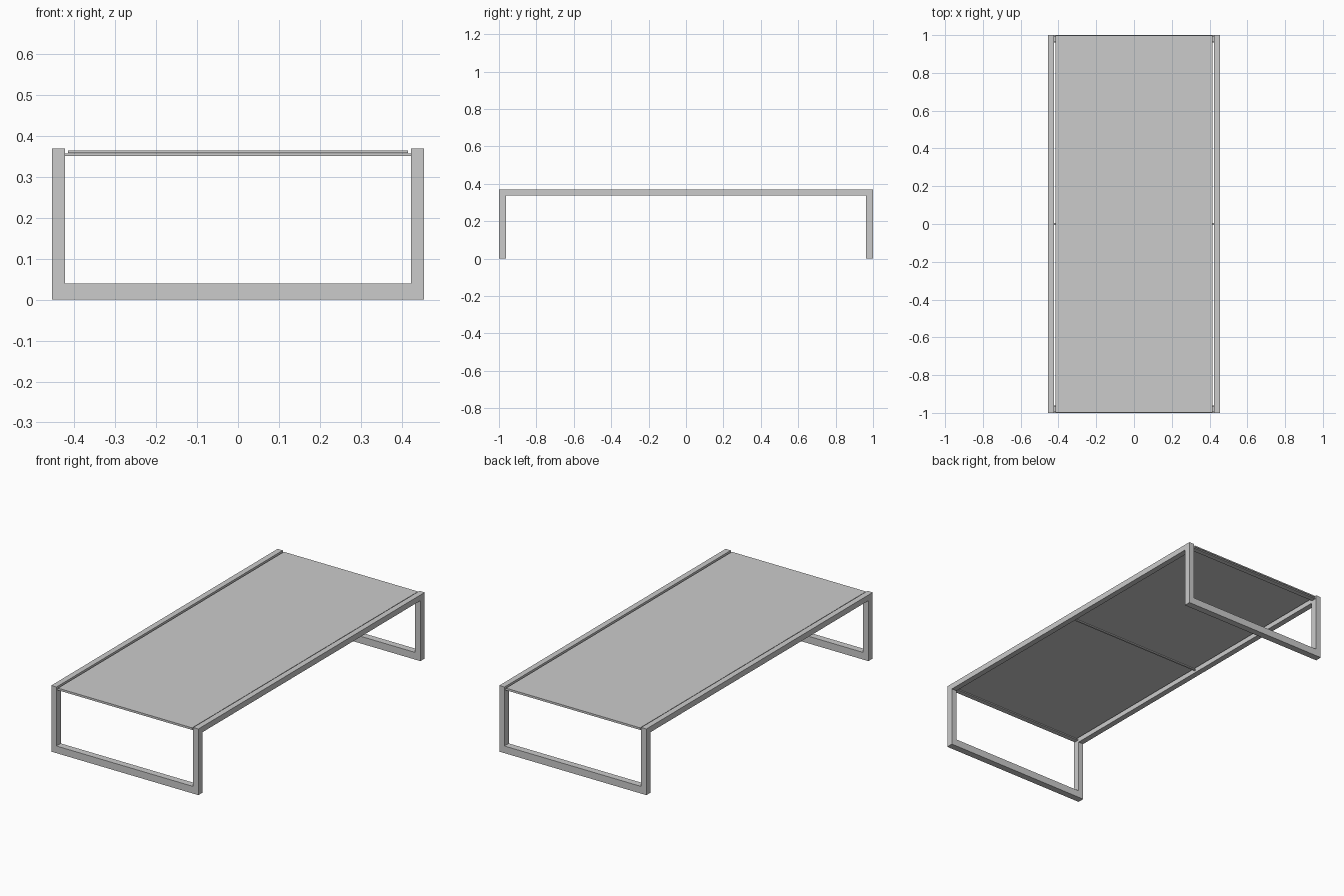
import bpy, bmesh
from mathutils import Matrix, Vector

if "Cube" in bpy.data.objects:
    bpy.data.objects.remove(bpy.data.objects["Cube"])


def box(name, lo, hi):
    lo, hi = Vector(lo), Vector(hi)
    mesh = bpy.data.meshes.new(name)
    bm = bmesh.new()
    bmesh.ops.create_cube(bm, size=1, matrix=Matrix.Translation((lo + hi) / 2) @ Matrix.Diagonal((*(hi - lo), 1)))
    bm.to_mesh(mesh)
    bm.free()
    ob = bpy.data.objects.new(name, mesh)
    bpy.context.collection.objects.link(ob)
    return ob


W, L, H = 0.455, 1.0, 0.37      # half width, half length, height
TX, TY, TZ = 0.032, 0.038, 0.032  # tube sizes
inner = W - TX

# Side frames: top rail and two legs on each side
for side, s in (("left", -1), ("right", 1)):
    x0, x1 = sorted((s * inner, s * W))
    box(side + "_rail", (x0, -L, H - TZ), (x1, L, H))
    for end, e in (("front", -1), ("back", 1)):
        y0, y1 = sorted((e * (L - TY), e * L))
        box(f"{end}_{side}_leg", (x0, y0, 0), (x1, y1, H - TZ))

# Floor bars joining the legs
for end, e in (("front", -1), ("back", 1)):
    y0, y1 = sorted((e * (L - TY), e * L))
    box(end + "_floor_bar", (-inner, y0, 0), (inner, y1, 0.04))

# Thin cross bars carrying the panel
for name, y, d in (("front", -0.98, 0.014), ("middle", 0, 0.005), ("back", 0.98, 0.014)):
    box(name + "_cross_bar", (-inner, y - d, 0.351), (inner, y + d, 0.357))

# Lounger panel
box("panel", (-0.415, -0.998, 0.358), (0.415, 0.998, 0.365))
